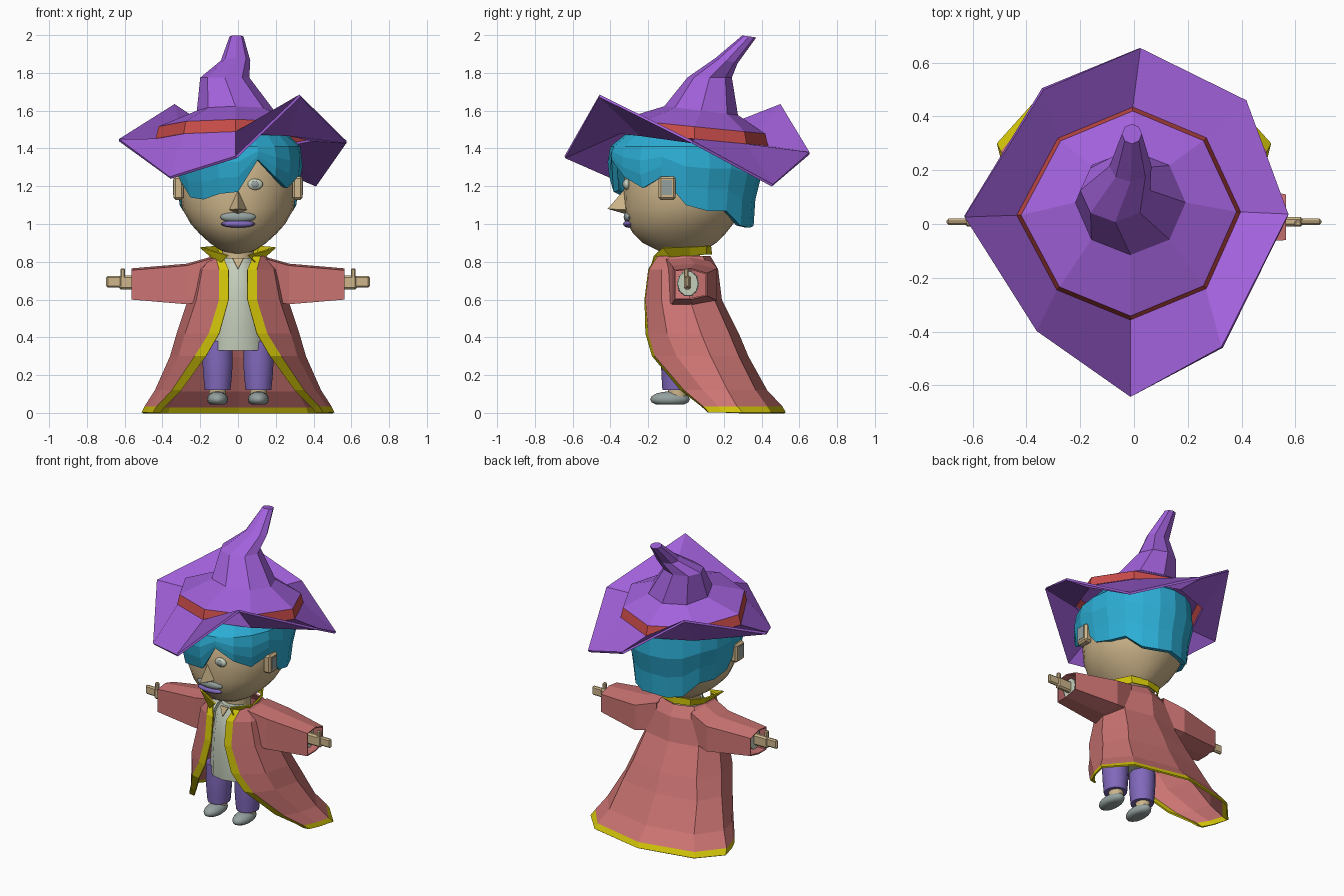
import bpy, bmesh, math
from mathutils import Vector

if "Cube" in bpy.data.objects:
    bpy.data.objects.remove(bpy.data.objects["Cube"])


def material(name, r, g, b):
    m = bpy.data.materials.new(name)
    m.diffuse_color = (r, g, b, 1)
    m.use_nodes = True
    m.node_tree.nodes["Principled BSDF"].inputs["Base Color"].default_value = m.diffuse_color
    return m


HAT = material("hat purple", .36, .12, .71)
BAND = material("band red", .60, .075, .07)
COAT = material("coat pink red", .60, .175, .17)
TRIM = material("trim yellow", .66, .57, .003)
SKIN = material("skin tan", .62, .47, .26)
HAIR = material("hair blue", .025, .42, .66)
SHIRT = material("shirt pale grey", .56, .62, .50)
PANTS = material("trouser violet", .22, .14, .50)
GREY = material("shoe grey", .30, .36, .35)


def finish(name, bm, mats, smooth=False, thick=0, offset=-1):
    bmesh.ops.recalc_face_normals(bm, faces=bm.faces)
    me = bpy.data.meshes.new(name)
    bm.to_mesh(me)
    bm.free()
    ob = bpy.data.objects.new(name, me)
    bpy.context.collection.objects.link(ob)
    for m in mats:
        me.materials.append(m)
    if thick:
        mod = ob.modifiers.new("thickness", 'SOLIDIFY')
        mod.thickness, mod.offset = thick, offset
    if smooth:
        bpy.context.view_layer.objects.active = ob
        ob.select_set(True)
        bpy.ops.object.shade_smooth_by_angle(angle=math.radians(50))
        ob.select_set(False)
    return ob


def loft(name, rings, mats, closed=True, caps=(False, False), rule=None, **kw):
    """Skin a list of equal-length point rings."""
    bm = bmesh.new()
    rows = [[bm.verts.new(p) for p in r] for r in rings]
    n = len(rows[0])
    for i in range(len(rows) - 1):
        for j in range(n if closed else n - 1):
            k = (j + 1) % n
            f = bm.faces.new((rows[i][j], rows[i][k], rows[i + 1][k], rows[i + 1][j]))
            if rule:
                f.material_index = rule(i, j)
    for row, cap in ((rows[0], caps[0]), (rows[-1], caps[1])):
        if cap:
            bm.faces.new(row)
    return finish(name, bm, mats, **kw)


def oval(cx, cy, rx, ry, z, n=8, tilt=0):
    ring = []
    for i in range(n):
        a = math.tau * i / n
        y = cy + ry * math.cos(a)
        ring.append((cx + rx * math.sin(a), y, z + tilt * (y - cy)))
    return ring


def mirrored(half):
    """Extend a half outline (ending on x = 0) across the centre."""
    return half + [(-x, y, z) for x, y, z in half[-2::-1]]


def ball(name, c, r, mat, floor=-9, seg=16):
    bm = bmesh.new()
    bmesh.ops.create_uvsphere(bm, u_segments=seg, v_segments=seg // 2, radius=1)
    for v in bm.verts:
        v.co = Vector([c[i] + v.co[i] * r[i] for i in range(3)])
        v.co.z = max(v.co.z, floor)
    return finish(name, bm, [mat], smooth=True)


def box(name, c, size, mat, bevel=0):
    bm = bmesh.new()
    bmesh.ops.create_cube(bm, size=1)
    for v in bm.verts:
        v.co = Vector([c[i] + v.co[i] * size[i] for i in range(3)])
    if bevel:
        bmesh.ops.bevel(bm, geom=bm.edges[:], offset=bevel, segments=1, affect='EDGES')
    return finish(name, bm, [mat])


# hat: floppy brim, band and bent crown
brim_edge = [(.024, .654, 1.38), (.418, .46, 1.21), (.574, .037, 1.44), (.325, -.457, 1.685),
             (-.013, -.643, 1.36), (-.362, -.398, 1.25), (-.63, .026, 1.45), (-.336, .50, 1.635)]
band_xy = [(-.005, .42), (.258, .31), (.381, .045), (.258, -.23),
           (-.013, -.342), (-.277, -.234), (-.42, .033), (-.273, .309)]


def band_ring(scale, z):
    return [(-.015 + (x + .015) * scale, .04 + (y - .04) * scale, z - .1 * y) for x, y in band_xy]


loft("hat_brim", [brim_edge, band_ring(1.03, 1.455)], [HAT], thick=.014)
loft("hat_band", [band_ring(1.04, 1.455), band_ring(1.0, 1.52)], [BAND])
loft("hat_crown", [band_ring(1.0, 1.52),
                   oval(-.013, .08, .205, .195, 1.60, tilt=-.12),
                   oval(-.07, .125, .13, .118, 1.775),
                   oval(-.013, .215, .078, .058, 1.865, tilt=-.25),
                   oval(-.008, .335, .037, .037, 1.993, tilt=-.15)], [HAT], caps=(False, True))

# head: half width, front y and back y at each height
head_rows = [(.84, .03, -.08, .05), (.86, .09, -.15, .10), (.90, .15, -.23, .16),
             (.95, .205, -.28, .21), (1.0, .25, -.31, .25), (1.08, .295, -.325, .30),
             (1.18, .31, -.33, .32), (1.3, .30, -.32, .32), (1.4, .25, -.27, .28)]
loft("head", [oval(0, (f + b) / 2, w, (b - f) / 2, z, 24) for z, w, f, b in head_rows],
     [SKIN], caps=(True, True), smooth=True)
loft("neck", [oval(0, -.01, .085, .085, z, 12) for z in (.76, .90)], [SKIN], smooth=True)

# pointed nose
bm = bmesh.new()
tip, bridge, left, right, base = [bm.verts.new(p) for p in (
    (0, -.415, 1.08), (0, -.32, 1.19), (-.05, -.31, 1.075), (.05, -.31, 1.075), (0, -.31, 1.05))]
for tri in ((tip, bridge, left), (tip, right, bridge), (tip, left, base), (tip, base, right)):
    bm.faces.new(tri)
finish("nose", bm, [SKIN])

# mouth
ball("upper_lip", (0, -.303, 1.037), (.095, .027, .03), GREY)
ball("lips", (0, -.303, 1.0), (.09, .03, .02), PANTS)

# eyes and ears
for s, side in ((1, "right"), (-1, "left")):
    ball(side + "_eye", (s * .09, -.314, 1.21), (.042, .018, .03), SHIRT)
    ball(side + "_iris", (s * .09, -.328, 1.21), (.022, .008, .018), GREY, seg=12)
    box(side + "_ear", (s * .315, -.1, 1.19), (.055, .09, .125), SKIN, .012)
    box(side + "_ear_inset", (s * .342, -.1, 1.193), (.006, .052, .08), GREY)

# hair cap with an uneven lower edge, listed from the front around to the right
hair_low = [1.17, 1.34, 1.25, 1.19, 1.25, 1.10, 1.07, 1.07, .99, .98,
            .99, .98, .99, 1.07, 1.07, 1.10, 1.25, 1.14, 1.13, 1.16]


def hair_scale(z):
    pts = [(.97, .88), (1.15, .91), (1.28, 1.0), (1.38, 1.0), (1.44, .93), (1.5, .7), (1.53, .3)]
    for (z0, a), (z1, b) in zip(pts, pts[1:]):
        if z <= z1:
            return a + (b - a) * (z - z0) / (z1 - z0)
    return .3


hair_rings = []
for t in (0, .33, .66, 1, 1.5, 1.53):
    ring = []
    for i, low in enumerate(hair_low):
        a = math.tau * i / len(hair_low)
        z = low + (1.41 - low) * t if t <= 1 else t
        k = hair_scale(z)
        depth = .415 if math.cos(a) > 0 else .405
        ring.append((.342 * k * math.sin(a), -depth * k * math.cos(a), z))
    hair_rings.append(ring)
loft("hair", hair_rings, [HAIR], caps=(False, True), thick=.03)

# long open coat: half outlines from the front opening to the centre back
coat_rows = [
    (.83, (.08, -.16), (.12, -.15), (.14, -.08), (.15, 0), (.12, .09), (0, .13)),
    (.76, (.05, -.20), (.10, -.195), (.19, -.13), (.22, 0), (.18, .12), (0, .17)),
    (.60, (.05, -.22), (.10, -.215), (.22, -.13), (.265, .02), (.20, .15), (0, .19)),
    (.42, (.10, -.215), (.155, -.20), (.28, -.10), (.325, .08), (.24, .23), (0, .28)),
    (.30, (.17, -.18), (.23, -.165), (.315, -.05), (.36, .13), (.28, .28), (0, .33)),
    (.12, (.30, -.03), (.35, -.01), (.41, .09), (.44, .22), (.32, .37), (0, .43)),
    (.035, (.385, .08), (.43, .09), (.47, .17), (.495, .27), (.365, .43), (0, .51)),
    (.003, (.41, .115), (.45, .12), (.485, .20), (.51, .30), (.375, .45), (0, .528))]
coat_rings = [mirrored([(x, y, row[0]) for x, y in row[1:]]) for row in coat_rows]
loft("coat", coat_rings, [COAT, TRIM], closed=False, thick=.01,
     rule=lambda i, j: int(j in (0, 9) or i == 6))

# turned-out collar
low = [(.085, -.175, .80), (.14, -.08, .83), (.14, .02, .835), (.10, .10, .84), (0, .13, .84)]
top = [(.05, -.165, .835), (.195, -.12, .878), (.165, .02, .88), (.11, .105, .885), (0, .125, .885)]
loft("collar", [mirrored(low), mirrored(top)], [TRIM], closed=False, thick=.008)

# shirt with a small open neck
loft("shirt", [oval(0, -.04, rx, ry, z, 12) for z, rx, ry in
               ((.33, .16, .13), (.45, .15, .14), (.62, .13, .14), (.76, .11, .12), (.82, .075, .09))],
     [SHIRT], caps=(True, True), smooth=True)
bm = bmesh.new()
bm.faces.new([bm.verts.new(p) for p in ((-.03, -.145, .82), (0, -.166, .76), (.03, -.145, .82))])
finish("neck_opening", bm, [SKIN], thick=.008, offset=0)

# sleeves, arms, hands, legs and shoes
for s, side in ((1, "right"), (-1, "left")):
    def sleeve_ring(x, y0, y1, z0, z1):
        m = (y0 + y1) / 2
        return [(s * x, y0, z0), (s * x, y0, z1 - .01), (s * x, m, z1),
                (s * x, y1, z1 - .025), (s * x, y1, z0 + .02), (s * x, m, z0)]
    loft(side + "_sleeve", [sleeve_ring(.13, -.11, .13, .60, .83),
                            sleeve_ring(.27, -.075, .165, .575, .79),
                            sleeve_ring(.565, -.06, .11, .60, .765)], [COAT], thick=.008)
    loft(side + "_shirt_cuff", [[(s * x, .01 + r * math.cos(a), .685 + 1.2 * r * math.sin(a))
                                 for a in [math.tau * i / 10 for i in range(10)]]
                                for x, r in ((.15, .06), (.53, .055))],
         [SHIRT], caps=(True, True), smooth=True)
    box(side + "_palm", (s * .575, .008, .69), (.11, .036, .075), SKIN, .01)
    box(side + "_fingers", (s * .655, .008, .695), (.085, .024, .06), SKIN, .008)
    box(side + "_thumb", (s * .61, .002, .735), (.026, .024, .06), SKIN, .006)

    loft(side + "_trouser_leg", [oval(s * .108, -.05, rx, ry, z, 14) for z, rx, ry in
                                 ((.12, .07, .075), (.2, .078, .08), (.27, .082, .083), (.38, .08, .08))],
         [PANTS], caps=(True, True), smooth=True)
    loft(side + "_ankle", [oval(s * .108, -.045, .045, .05, z, 12) for z in (.08, .125)],
         [SKIN], smooth=True)
    ball(side + "_shoe", (s * .108, -.085, .072), (.056, .105, .042), GREY, floor=.045)
